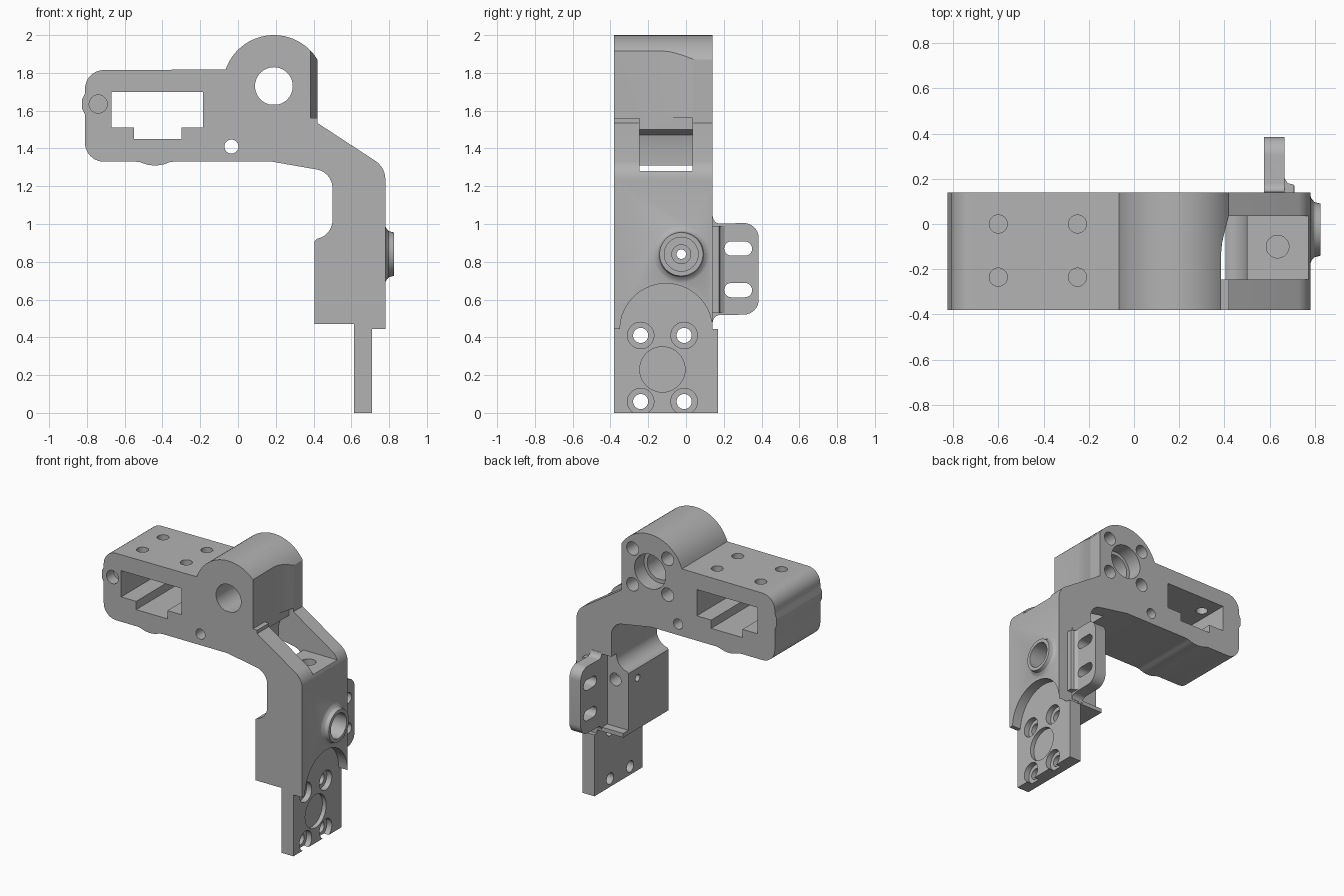
import bpy, bmesh, math
from mathutils import Vector, Matrix

cube = bpy.data.objects.get("Cube")
if cube:
    bpy.data.objects.remove(cube, do_unlink=True)

grey = bpy.data.materials.new("matte grey")
grey.use_nodes = True
COLOUR = (0.45, 0.45, 0.45, 1)
grey.diffuse_color = COLOUR
grey.node_tree.nodes["Principled BSDF"].inputs["Base Color"].default_value = COLOUR

FRONT, BACK = -0.38, 0.14


def arc(cx, cy, r, start, end, n=10):
    """Points on a circle between two angles in degrees."""
    angles = [math.radians(start + (end - start) * i / n) for i in range(n + 1)]
    return [(cx + r * math.cos(a), cy + r * math.sin(a)) for a in angles]


def place(axis, u, v, d):
    """Put a flat point (u, v) at depth d along an axis."""
    return {"x": (d, u, v), "y": (u, d, v), "z": (u, v, d)}[axis]


def prism(name, axis, points, d0, d1):
    bm = bmesh.new()
    face = bm.faces.new([bm.verts.new(place(axis, u, v, d0)) for u, v in points])
    side = bmesh.ops.extrude_face_region(bm, geom=[face])["geom"]
    move = Vector(place(axis, 0, 0, d1 - d0))
    bmesh.ops.translate(bm, vec=move, verts=[g for g in side if isinstance(g, bmesh.types.BMVert)])
    bmesh.ops.recalc_face_normals(bm, faces=bm.faces)
    mesh = bpy.data.meshes.new(name)
    bm.to_mesh(mesh)
    bm.free()
    mesh.materials.append(grey)
    obj = bpy.data.objects.new(name, mesh)
    bpy.context.collection.objects.link(obj)
    return obj


def box(name, x, y, z):
    return prism(name, "z", [(x[0], y[0]), (x[1], y[0]), (x[1], y[1]), (x[0], y[1])], *z)


def circle(u, v, r, n=40):
    return arc(u, v, r, 0, 360, n)[:-1]


def combine(target, tool, how):
    mod = target.modifiers.new(how, "BOOLEAN")
    mod.operation, mod.solver, mod.object = how, "EXACT", tool
    bpy.context.view_layer.update()
    result = target.evaluated_get(bpy.context.evaluated_depsgraph_get())
    mesh = bpy.data.meshes.new_from_object(result)
    target.modifiers.clear()
    target.data = mesh
    bpy.data.objects.remove(tool, do_unlink=True)


def cut(tool):
    combine(bracket, tool, "DIFFERENCE")


def hole(axis, u, v, r, d0, d1):
    cut(prism("hole_cutter", axis, circle(u, v, r), d0, d1))


# Main bracket: arm, bearing housing and leg in one side profile
outline = (
    arc(-0.71, 1.715, 0.1, 180, 90)
    + arc(0.19, 1.73, 0.27, 161, 31.5, 28)
    + [(0.42, 1.535)]
    + arc(0.66, 1.235, 0.12, 55, 0)
    + [(0.78, 0.445), (0.71, 0.445), (0.71, 0), (0.615, 0), (0.615, 0.47), (0.405, 0.47)]
    + [(0.405, 0.91)]
    + arc(0.40, 1.02, 0.1, -80, 0)
    + arc(0.40, 1.19, 0.1, 0, 82)
    + [(0.18, 1.33), (-0.34, 1.33)]
    + arc(-0.44, 1.49, 0.18, -65, -115)
    + [(-0.54, 1.33)]
    + arc(-0.71, 1.43, 0.1, 270, 180)
    + [(-0.81, 1.58), (-0.825, 1.61), (-0.825, 1.66), (-0.81, 1.69)]
)
bracket = prism("bracket", "y", outline, FRONT, BACK)

# Mounting tab, slightly wider than the leg
combine(bracket, box("mounting_tab", (0.615, 0.71), (0, 0.17), (0, 0.445)), "UNION")

# Ear with flared root on the back of the leg
ear_shape = (
    [(0.08, 1.04), (0.14, 1.04)] + arc(0.18, 1.04, 0.038, 180, 270, 6)
    + arc(0.305, 0.925, 0.08, 90, 0) + arc(0.305, 0.6, 0.08, 0, -90)
    + arc(0.18, 0.48, 0.038, 90, 180, 6) + [(0.08, 0.48)]
)
combine(bracket, prism("ear", "x", ear_shape, 0.575, 0.665), "UNION")
root_shape = [(0.6, 0.1), (0.705, 0.1), (0.705, 0.175)] + [(0.68, 0.18), (0.66, 0.21), (0.6, 0.21)]
combine(bracket, prism("ear_root", "z", root_shape, 0.53, 0.99), "UNION")

# Round boss with a flared foot, turned from a short profile
boss = prism("boss", "x", circle(-0.025, 0.84, 1), 0, 1)
bm = bmesh.new()
rings = []
for x, r in [(0.74, 0.15), (0.78, 0.15), (0.786, 0.135), (0.798, 0.122), (0.825, 0.115)]:
    rings.append([bm.verts.new((x, u, v)) for u, v in circle(-0.025, 0.84, r)])
for a, b in zip(rings, rings[1:]):
    for i in range(len(a)):
        j = (i + 1) % len(a)
        bm.faces.new((a[i], a[j], b[j], b[i]))
bm.faces.new(rings[0])
bm.faces.new(rings[-1])
bmesh.ops.recalc_face_normals(bm, faces=bm.faces)
bm.to_mesh(boss.data)
bm.free()
combine(bracket, boss, "UNION")

# Stepped bore through the boss
for r, depth in [(0.09, 0.7), (0.05, 0.6), (0.025, 0.3)]:
    hole("x", -0.025, 0.84, r, depth, 0.9)

# Curved relief down the right of the housing
relief = [(0.385, -0.5), (0.385, -0.13), (0.39, -0.08), (0.402, -0.03), (0.42, 0.04), (0.6, 0.04), (0.6, -0.5)]
cut(prism("relief_cutter", "z", relief, 1.56, 2.2))

# Stepped window through the arm
window = [(-0.67, 1.7), (-0.67, 1.51), (-0.55, 1.51), (-0.55, 1.45),
          (-0.3, 1.45), (-0.3, 1.51), (-0.185, 1.51), (-0.185, 1.7)]
cut(prism("window_cutter", "y", window, -0.6, 0.6))

# Slot through the sloping shoulder
slot = [(0.3, 1.05), (0.3, 1.4), (0.32, 1.47), (0.385, 1.5), (0.385, 1.56),
        (0.9, 1.56), (0.9, 1.28), (0.5, 1.28), (0.5, 1.05)]
cut(prism("slot_cutter", "y", slot, -0.245, 0.035))
hole("z", 0.635, -0.1, 0.05, 1.05, 1.4)

# Bearing bore, counterbore and four screw holes on the back
bore = arc(0.19, 1.73, 0.1, -75, 255, 40)
cut(prism("bore_cutter", "y", bore, -0.6, 0.6))
hole("y", 0.19, 1.73, 0.125, 0.03, 0.3)
for sx in (-1, 1):
    for sz in (-1, 1):
        hole("y", 0.19 + 0.14 * sx, 1.73 + 0.13 * sz, 0.048, 0.0, 0.3)

# Arm holes: cable hole, blind end hole and four top screws
hole("y", -0.035, 1.41, 0.037, -0.6, 0.6)
hole("y", -0.74, 1.635, 0.048, -0.6, -0.3)
for x in (-0.6, -0.25):
    for y in (-0.235, 0):
        hole("z", x, y, 0.04, 1.6, 2.2)

# Pocket behind the leg with its side hole
cut(box("pocket_cutter", (0.3, 0.575), (0.08, 0.3), (0.5, 1.03)))
hole("y", 0.51, 0.84, 0.045, -0.02, 0.3)

# Round recess above the tab, countersunk holes and centre recess
hole("x", -0.105, 0.44, 0.245, 0.71, 0.9)
hole("x", -0.125, 0.23, 0.12, 0.68, 0.9)
for y in (-0.24, -0.01):
    for z in (0.06, 0.41):
        hole("x", y, z, 0.07, 0.67, 0.9)
        hole("x", y, z, 0.04, 0.5, 0.9)

# Ear slots
for z in (0.65, 0.87):
    shape = arc(0.24, z, 0.038, 90, 270) + arc(0.312, z, 0.038, -90, 90)
    cut(prism("ear_slot_cutter", "x", shape, 0.57, 0.9))

bpy.ops.object.select_all(action="DESELECT")
bracket.select_set(True)
bpy.context.view_layer.objects.active = bracket
bpy.ops.object.shade_smooth_by_angle(angle=math.radians(30))
